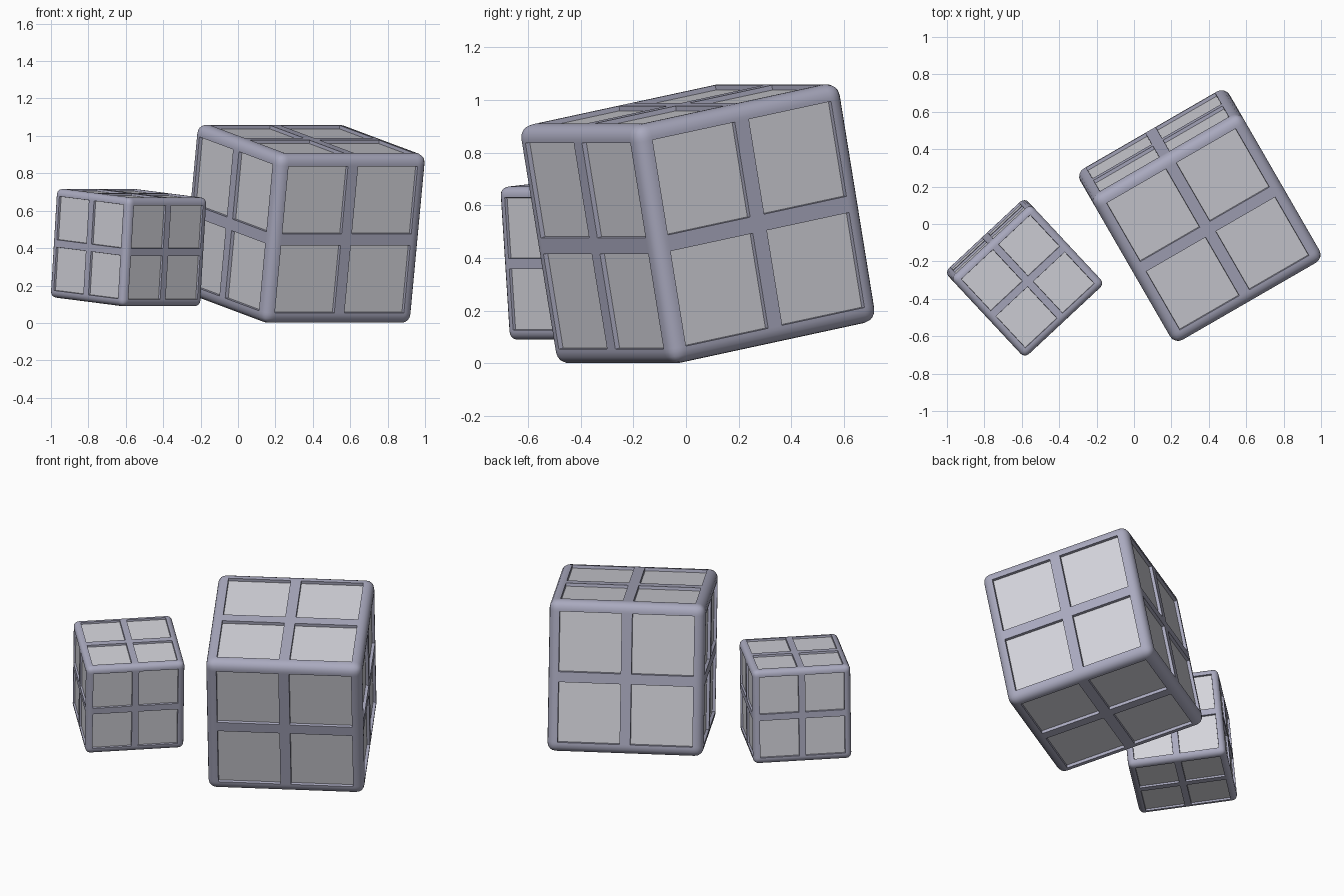
import bpy
import bmesh
from math import radians
from mathutils import Vector

old = bpy.data.objects.get("Cube")
if old:
    bpy.data.objects.remove(old, do_unlink=True)


def make_material(name, rgb):
    mat = bpy.data.materials.new(name)
    mat.use_nodes = True
    color = (*rgb, 1.0)
    mat.diffuse_color = color
    bsdf = mat.node_tree.nodes["Principled BSDF"]
    bsdf.inputs["Base Color"].default_value = color
    bsdf.inputs["Roughness"].default_value = 0.6
    return mat


frame_mat = make_material("lavender grey frame", (0.40, 0.40, 0.52))
panel_mat = make_material("pale grey panel", (0.65, 0.65, 0.70))


def paneled_cube(name, size, location, tilt, turn):
    """Rounded cube with a two by two set of sunken panels on each side."""
    half = size / 2
    radius = size * 0.054
    bar = size * 0.034            # half width of the middle bars
    rim = half - size * 0.068     # outer edge of the panels
    depth = size * 0.02

    # Rounded body
    bm = bmesh.new()
    bmesh.ops.create_cube(bm, size=size)
    bmesh.ops.bevel(bm, geom=bm.edges[:], offset=radius, segments=4,
                    profile=0.5, affect='EDGES')

    # Score the panel outlines along every axis
    for axis in range(3):
        normal = Vector((0, 0, 0))
        normal[axis] = 1
        for cut in (-rim, -bar, bar, rim):
            bmesh.ops.bisect_plane(bm, geom=bm.verts[:] + bm.edges[:] + bm.faces[:],
                                   plane_co=normal * cut, plane_no=normal)

    # Pick the panel faces and sink them
    def is_panel(face):
        center = sorted(abs(c) for c in face.calc_center_median())
        return (center[2] > half - 0.001
                and all(bar < c < rim for c in center[:2]))

    bm.normal_update()
    panels = [f for f in bm.faces if is_panel(f)]
    bmesh.ops.inset_individual(bm, faces=panels, thickness=0.002, depth=-depth)
    for face in bm.faces:
        face.smooth = True
    for face in panels:
        face.material_index = 1

    mesh = bpy.data.meshes.new(name)
    bm.to_mesh(mesh)
    bm.free()
    mesh.materials.append(frame_mat)
    mesh.materials.append(panel_mat)
    mesh.set_sharp_from_angle(angle=radians(35))

    obj = bpy.data.objects.new(name, mesh)
    obj.location = location
    obj.rotation_euler = (radians(tilt), 0, radians(turn))
    bpy.context.collection.objects.link(obj)
    return obj


paneled_cube("large_paneled_cube", 0.922, (0.352, 0.045, 0.53), 10.6, 30)
paneled_cube("small_paneled_cube", 0.584, (-0.585, -0.288, 0.403), 5, 43)
